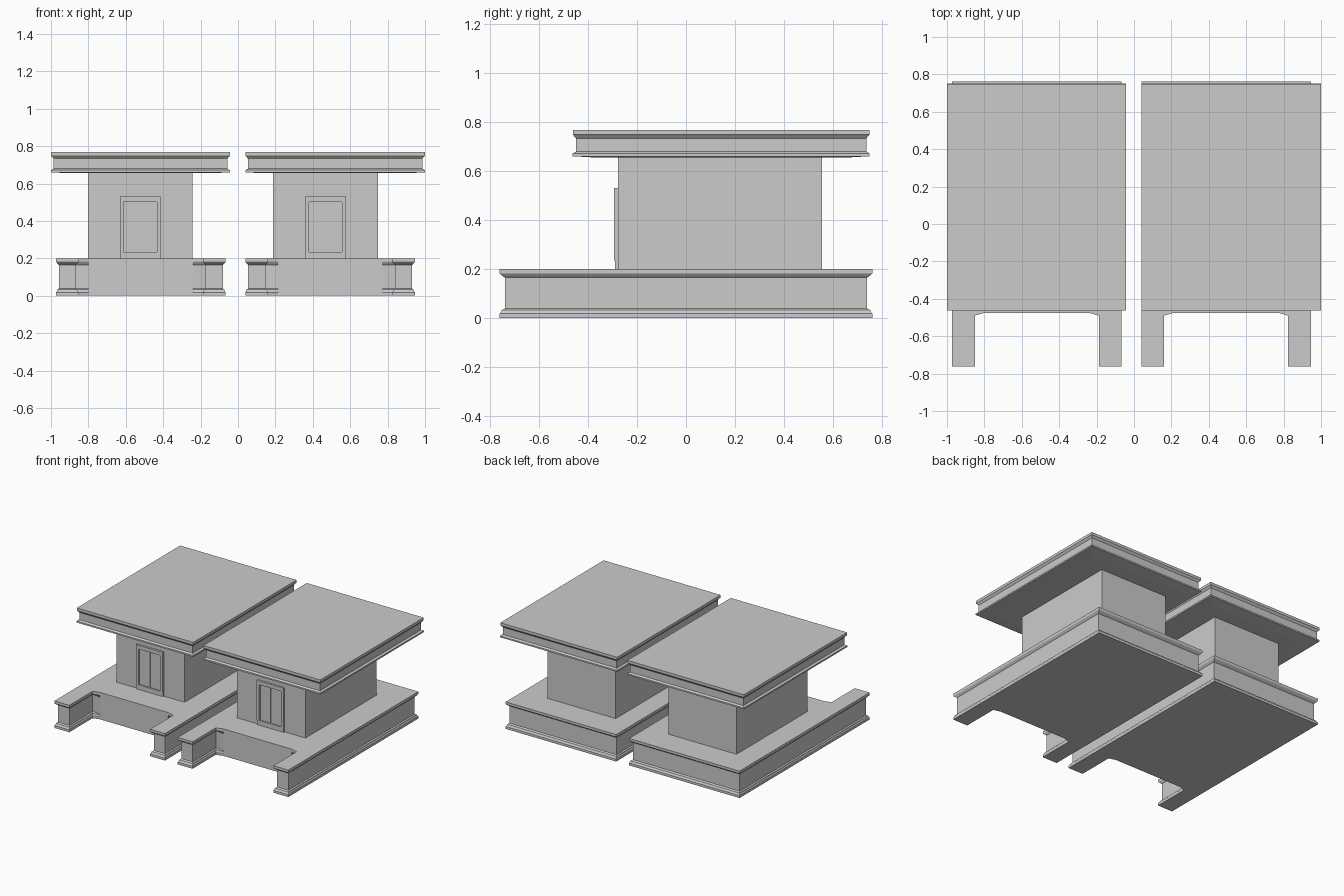
import bpy, bmesh

if "Cube" in bpy.data.objects:
    bpy.data.objects.remove(bpy.data.objects["Cube"])


def finish(name, bm):
    bmesh.ops.recalc_face_normals(bm, faces=bm.faces[:])
    me = bpy.data.meshes.new(name)
    bm.to_mesh(me)
    bm.free()
    ob = bpy.data.objects.new(name, me)
    bpy.context.collection.objects.link(ob)
    return ob


def loft(name, outline, profile):
    """Stack copies of an outline; profile lists (inset, z) pairs."""
    bm = bmesh.new()
    rings = [[bm.verts.new((x, y, z)) for x, y in outline(d)] for d, z in profile]
    n = len(rings[0])
    for a, b in zip(rings, rings[1:]):
        for i in range(n):
            j = (i + 1) % n
            bm.faces.new((a[i], a[j], b[j], b[i]))
    bm.faces.new(rings[0])
    bm.faces.new(rings[-1])
    return finish(name, bm)


def rect(x0, x1, y0, y1):
    def outline(d):
        return [(x0 + d, y0 + d), (x1 - d, y0 + d), (x1 - d, y1 - d), (x0 + d, y1 - d)]
    return outline


def box(name, x0, x1, y0, y1, z0, z1):
    return loft(name, rect(x0, x1, y0, y1), [(0, z0), (0, z1)])


def base_outline(x0, x1):
    """U-shaped plinth; the inset fades out along the notch corners."""
    leg, yf, yb = 0.122, -0.762, 0.762

    def outline(d):
        e = d * 0.65
        a, b = x0 + leg, x1 - leg
        return [(x0 + e, yf + d), (a - e, yf + d), (a - e, -0.49 + d),
                (a + 0.052, -0.475), (b - 0.052, -0.475), (b + e, -0.49 + d),
                (b + e, yf + d), (x1 - e, yf + d), (x1 - e, yb - d), (x0 + e, yb - d)]
    return outline


BASE = [(0, 0), (0, 0.018), (0.006, 0.022), (0.010, 0.032), (0.023, 0.038),
        (0.023, 0.165), (0.012, 0.172), (0.002, 0.180), (0, 0.183), (0, 0.2)]
ROOF = [(0.09, 0.655), (0, 0.66), (0, 0.671), (0.014, 0.679), (0.014, 0.733),
        (0.004, 0.745), (0.001, 0.748), (0.001, 0.768)]


def building(side, base, roof, body):
    cx = sum(body) / 2
    loft(side + "_plinth", base_outline(*base), BASE)
    loft(side + "_roof_slab", rect(*roof, -0.463, 0.75), ROOF)
    box(side + "_body", *body, -0.278, 0.555, 0.2, 0.658)
    # door surround
    hw, yf, yb = 0.109, -0.293, -0.27
    box(side + "_door_lintel", cx - hw, cx + hw, yf, yb, 0.502, 0.53)
    box(side + "_door_sill", cx - hw, cx + hw, -0.289, yb, 0.2, 0.235)
    for s, label in ((-1, "left"), (1, "right")):
        xs = sorted((cx + s * hw, cx + s * (hw - 0.02)))
        box(f"{side}_door_{label}_jamb", *xs, yf, yb, 0.235, 0.502)
        # door leaf
        xs = sorted((cx + s * 0.002, cx + s * 0.086))
        box(f"{side}_door_{label}_leaf", *xs, -0.284, yb, 0.238, 0.498)


building("left", (-0.973, -0.066), (-1.0, -0.043), (-0.803, -0.243))
building("right", (0.039, 0.946), (0.039, 1.0), (0.188, 0.748))
